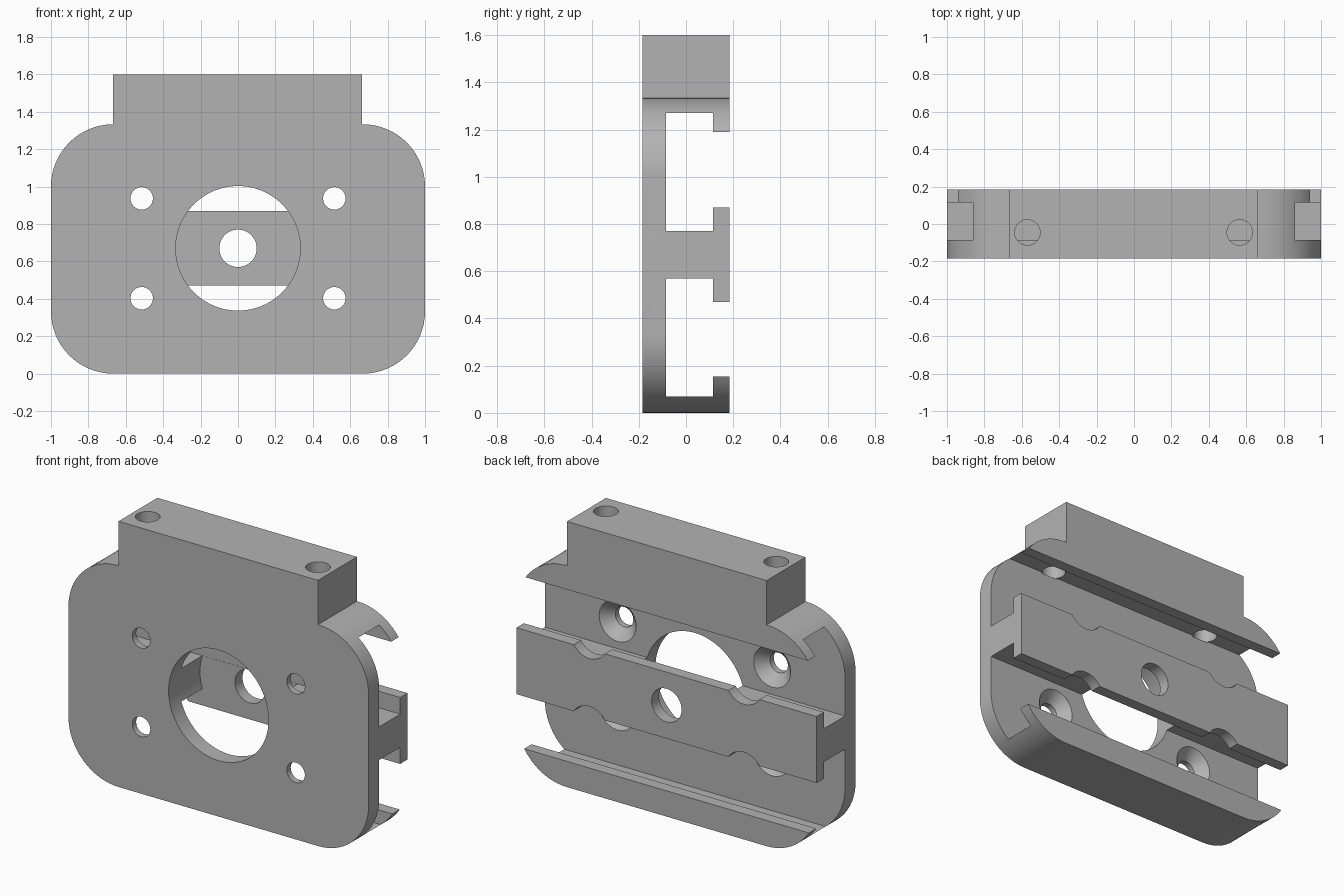
import bpy, bmesh, math
from mathutils import Vector

if "Cube" in bpy.data.objects:
    bpy.data.objects.remove(bpy.data.objects["Cube"])

FRONT, BACK = -0.185, 0.185
MID_Z = 0.67


def prism(name, points, direction):
    """Closed polygon extruded along a direction."""
    bm = bmesh.new()
    face = bm.faces.new([bm.verts.new(p) for p in points])
    ext = bmesh.ops.extrude_face_region(bm, geom=[face])
    verts = [v for v in ext["geom"] if isinstance(v, bmesh.types.BMVert)]
    bmesh.ops.translate(bm, verts=verts, vec=Vector(direction))
    bmesh.ops.recalc_face_normals(bm, faces=bm.faces)
    mesh = bpy.data.meshes.new(name)
    bm.to_mesh(mesh)
    bm.free()
    obj = bpy.data.objects.new(name, mesh)
    bpy.context.collection.objects.link(obj)
    return obj


def cone(name, start, end, r1, r2, sides=48):
    """Round cutter running from start (radius r1) to end (radius r2)."""
    start, end = Vector(start), Vector(end)
    axis = end - start
    bpy.ops.mesh.primitive_cone_add(vertices=sides, radius1=r1, radius2=r2,
                                    depth=axis.length, location=(start + end) / 2)
    obj = bpy.context.object
    obj.name = name
    obj.rotation_euler = axis.to_track_quat('Z', 'Y').to_euler()
    return obj


def cut(target, cutter):
    mod = target.modifiers.new("cut", 'BOOLEAN')
    mod.operation, mod.solver, mod.object = 'DIFFERENCE', 'EXACT', cutter
    bpy.context.view_layer.objects.active = target
    bpy.ops.object.modifier_apply(modifier=mod.name)
    bpy.data.objects.remove(cutter)


# Body outline: rounded plate with a mounting block on top
R, CX, TOP = 0.333, 0.667, 1.333
outline = []
for cx, cz, start in ((CX, TOP - R, 90), (CX, R, 0), (-CX, R, -90), (-CX, TOP - R, -180)):
    for i in range(17):
        a = math.radians(start - 90 * i / 16)
        outline.append((cx + R * math.cos(a), FRONT, cz + R * math.sin(a)))
block = [(-0.667, FRONT, 1.6), (0.663, FRONT, 1.6)]
# small ledge corners where the block meets the plate
outline[0] = (0.663, FRONT, TOP)
body = prism("rail_bracket", outline + block[::-1][::-1], (0, BACK - FRONT, 0))

# Two undercut slots along the full width
for name, z0, z1, o0, o1 in (("upper_slot", 0.77, 1.27, 0.87, 1.19),
                             ("lower_slot", 0.07, 0.57, 0.47, 0.155)):
    o0, o1 = sorted((o0, o1))
    prof = [(-0.085, z0), (0.115, z0), (0.115, o0), (0.3, o0),
            (0.3, o1), (0.115, o1), (0.115, z1), (-0.085, z1)]
    cut(body, prism(name, [(-1.2, y, z) for y, z in prof], (2.4, 0, 0)))

# Large front bore, stopping at the rear rail, and its centre hole
cut(body, cone("bore", (0, -0.3, MID_Z), (0, 0.114, MID_Z), 0.333, 0.333, 96))
cut(body, cone("centre_hole", (0, 0, MID_Z), (0, 0.3, MID_Z), 0.1, 0.1))

for x in (-0.515, 0.515):
    for z in (0.403, 0.937):
        # Screw hole, countersink and clearance through the rail edge
        cut(body, cone("screw_hole", (x, -0.3, z), (x, -0.1, z), 0.06, 0.06))
        cut(body, cone("countersink", (x, -0.15, z), (x, -0.083, z), 0.058, 0.125))
        cut(body, cone("head_clearance", (x, 0.0, z), (x, 0.3, z), 0.123, 0.123))

# Vertical holes in the mounting block, opening into the upper slot
for x in (-0.57, 0.565):
    cut(body, cone("block_hole", (x, -0.045, 1.7), (x, -0.045, 1.262), 0.068, 0.068))

# Single plain grey finish
grey = bpy.data.materials.new("grey")
grey.diffuse_color = (0.45, 0.45, 0.45, 1)
grey.use_nodes = True
grey.node_tree.nodes["Principled BSDF"].inputs["Base Color"].default_value = grey.diffuse_color
body.data.materials.clear()
body.data.materials.append(grey)
for p in body.data.polygons:
    p.material_index = 0

bpy.ops.object.select_all(action='DESELECT')
body.select_set(True)
bpy.context.view_layer.objects.active = body
bpy.ops.object.shade_smooth_by_angle(angle=math.radians(30))
